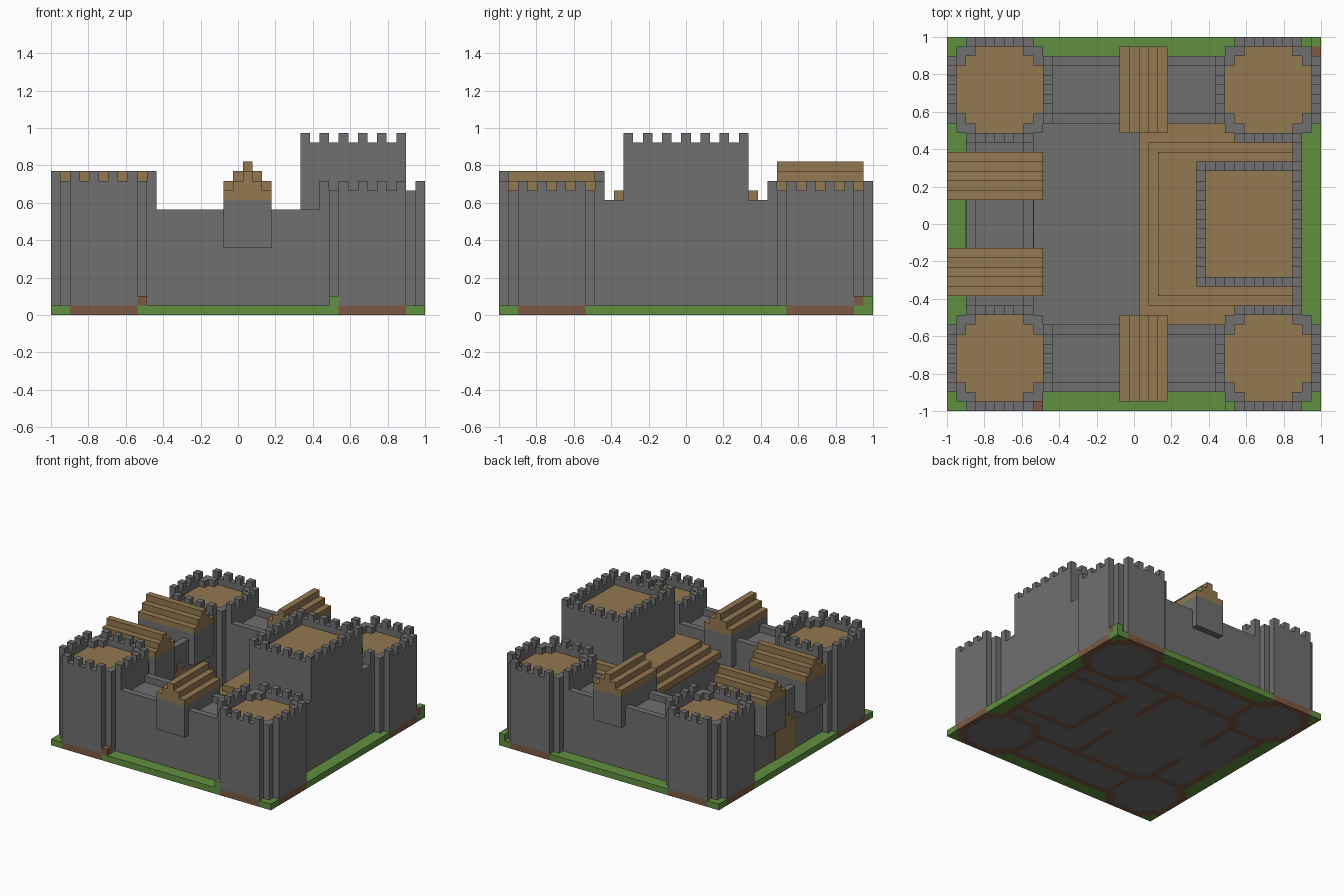
import bpy
import bmesh

if "Cube" in bpy.data.objects:
    bpy.data.objects.remove(bpy.data.objects["Cube"], do_unlink=True)

N = 39          # blocks along each side
U = 2 / N       # size of one block


def material(name, rgb):
    m = bpy.data.materials.new(name)
    m.use_nodes = True
    m.diffuse_color = (*rgb, 1)
    m.node_tree.nodes["Principled BSDF"].inputs["Base Color"].default_value = (*rgb, 1)
    return m


STONE = material("stone grey", (0.16, 0.16, 0.16))
WOOD = material("wood tan", (0.29, 0.19, 0.08))
GRASS = material("grass green", (0.12, 0.28, 0.05))
EARTH = material("earth brown", (0.2, 0.1, 0.055))


def build(name, mat, boxes):
    """One object from boxes given in blocks as x0, x1, y0, y1, z0, z1."""
    bm = bmesh.new()
    for x0, x1, y0, y1, z0, z1 in boxes:
        cube = bmesh.ops.create_cube(bm, size=1)["verts"]
        for v in cube:
            v.co.x = (x1 if v.co.x > 0 else x0) * U - 1
            v.co.y = (y1 if v.co.y > 0 else y0) * U - 1
            v.co.z = (z1 if v.co.z > 0 else z0) * U
    mesh = bpy.data.meshes.new(name)
    bm.to_mesh(mesh)
    bm.free()
    mesh.materials.append(mat)
    obj = bpy.data.objects.new(name, mesh)
    bpy.context.collection.objects.link(obj)
    return obj


def flip_y(boxes):
    return [(a, b, N - d, N - c, e, f) for a, b, c, d, e, f in boxes]


def swap_xy(boxes):
    return [(c, d, a, b, e, f) for a, b, c, d, e, f in boxes]


# Stepped octagon plans: whole tower and the floor inside its battlements
def in_tower(i, j):
    a, b = sorted((min(i, 10 - i), min(j, 10 - j)))
    return a >= 0 and a + b >= 2


def in_floor(i, j):
    a, b = sorted((min(i, 10 - i), min(j, 10 - j)))
    return a >= 1 and a + b >= 4


def rows(test):
    """Runs of cells, one per row of an octagon plan."""
    for j in range(11):
        run = [i for i in range(11) if test(i, j)]
        if run:
            yield run[0], run[-1] + 1, j


# Corner towers
def tower(name, x, y, top):
    floor = top - 2
    stone = [(x + a, x + b, y + j, y + j + 1, 1, floor - .1) for a, b, j in rows(in_tower)]
    for i in range(11):
        for j in range(11):
            if in_tower(i, j) and not in_floor(i, j):
                merlon = i % 2 == 0 and j % 2 == 0
                stone.append((x + i, x + i + 1, y + j, y + j + 1,
                              floor - .1, top if merlon else top - 1))
    build(name, STONE, stone)
    build(name + "_floor", WOOD, [(x + a, x + b, y + j, y + j + 1, floor - .1, floor)
                                  for a, b, j in rows(in_floor)])


tower("front_right_tower", 0, 0, 15)
tower("front_left_tower", 28, 0, 14)
tower("back_right_tower", 0, 28, 14)
tower("back_left_tower", 28, 28, 14)

# Curtain walls: walkway with a parapet on both edges
wall = [(9, 30, 2, 9, 1, 10), (9, 30, 2, 3, 10, 11), (9, 30, 8, 9, 10, 11)]
build("front_wall", STONE, wall)
build("back_wall", STONE, flip_y(wall))
build("gate_wall", STONE, swap_xy(wall))
build("keep_side_wall", STONE, [(36, 37, 9, 30, 1, 12)])

# Gate: thin pointed door plates on both faces of the wall
for name, x in (("outer_gate", 1.9), ("inner_gate", 8.9)):
    build(name, WOOD, [(x, x + .2, 17, 22, 1, 6), (x, x + .2, 18, 21, 6, 7),
                       (x, x + .2, 19, 20, 7, 8)])


# Gabled guard houses that straddle the walls
def guard_house(name, start, side, base, change):
    walls = [(side, side + 5, start, 10, base, base + 5)]
    roof = [(side + k, side + 5 - k, start, 10, base + 5 + k, base + 6 + k) for k in range(3)]
    build(name, STONE, change(walls))
    build(name + "_roof", WOOD, change(roof))


guard_house("front_guard_house", 1, 18, 7, list)
guard_house("back_guard_house", 1, 18, 8, flip_y)
guard_house("gate_house_front", 0, 12, 7, swap_xy)
guard_house("gate_house_back", 0, 22, 7, swap_xy)

# Hall around the keep with a stepped roof
build("hall", STONE, [(21, 36, 9, 30, 1, 8)])
build("hall_roof", WOOD, [(20, 36, 9, 30, 8, 9), (21, 36, 11, 28, 9, 10),
                          (22, 36, 12, 27, 10, 11)])

# Keep with battlements
KX, KY, KW, KD = 26, 13, 11, 13
keep = [(KX, KX + KW, KY, KY + KD, 1, 16.9)]
for i in range(KW):
    for j in range(KD):
        if i in (0, KW - 1) or j in (0, KD - 1):
            merlon = i % 2 == 0 and j % 2 == 0
            keep.append((KX + i, KX + i + 1, KY + j, KY + j + 1, 16.9, 19 if merlon else 18))
build("keep", STONE, keep)
build("keep_floor", WOOD, [(KX + 1, KX + KW - 1, KY + 1, KY + KD - 1, 16.9, 17)])


# Ground slab: grass outside, stone within, earth under the wall lines
def ground(i, j):
    for ox in (0, 28):
        for oy in (0, 28):
            if in_tower(i - ox, j - oy):
                return STONE if in_floor(i - ox, j - oy) else EARTH
    if not (2 <= i <= 36 and 2 <= j <= 36):
        return GRASS
    edge_x, edge_y = i in (2, 8, 36), j in (2, 8, 30, 36)
    gate = 17 <= j < 22 and i < 9
    if (edge_x or edge_y) and not gate:
        return EARTH
    if 26 <= i and 13 <= j <= 25 and (i == 26 or j in (13, 25)):
        return EARTH
    if i == 21 and 8 < j < 30 and not 16 < j < 22:
        return EARTH
    return STONE


cells = {GRASS: [], STONE: [], EARTH: []}
for j in range(N):
    start = 0
    for i in range(1, N + 1):
        if i == N or ground(i, j) != ground(start, j):
            cells[ground(start, j)].append((start, i, j, j + 1, 0, 1))
            start = i
for name, mat in (("grass_ground", GRASS), ("courtyard_ground", STONE), ("earth_ground", EARTH)):
    build(name, mat, cells[mat])

# Small mounds beside the towers
build("earth_mounds", EARTH, [(9, 10, 0, 1, 1, 2), (38, 39, 37, 38, 1, 2)])
build("grass_mounds", GRASS, [(29, 30, 0, 1, 1, 2), (38, 39, 38, 39, 1, 2)])
